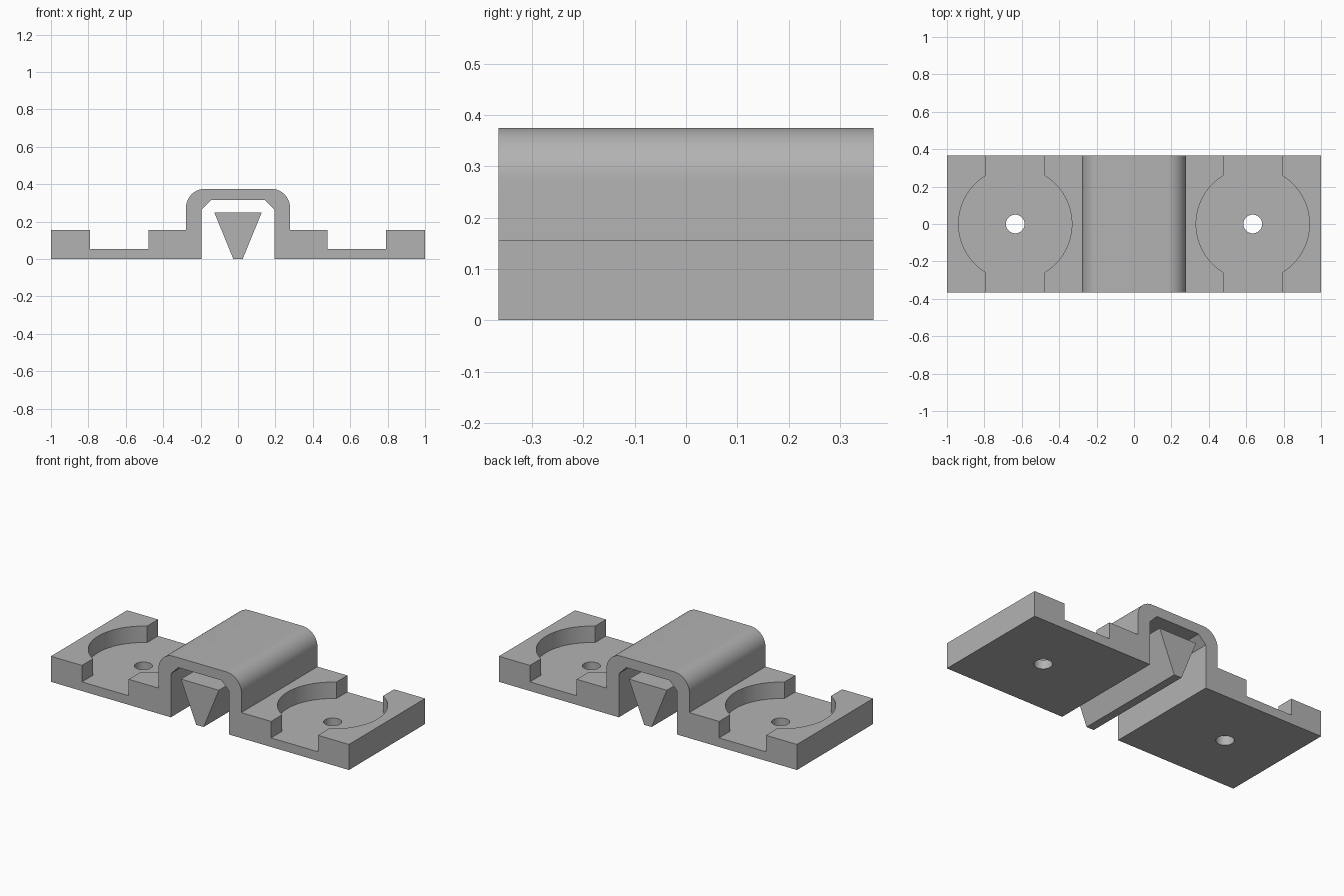
import bpy, bmesh, math
from mathutils import Vector

if "Cube" in bpy.data.objects:
    bpy.data.objects.remove(bpy.data.objects["Cube"], do_unlink=True)

DEPTH = 0.73
BASE_H = 0.155
FLOOR = 0.055

grey = bpy.data.materials.new("plain grey")
grey.use_nodes = True
colour = (0.45, 0.45, 0.45, 1)
grey.diffuse_color = colour
grey.node_tree.nodes["Principled BSDF"].inputs["Base Color"].default_value = colour


def prism(name, points, push):
    """Extrude a closed outline of 3D points along a vector."""
    bm = bmesh.new()
    face = bm.faces.new([bm.verts.new(p) for p in points])
    out = bmesh.ops.extrude_face_region(bm, geom=[face])
    moved = [v for v in out["geom"] if isinstance(v, bmesh.types.BMVert)]
    bmesh.ops.translate(bm, verts=moved, vec=Vector(push))
    bmesh.ops.recalc_face_normals(bm, faces=bm.faces)
    mesh = bpy.data.meshes.new(name)
    bm.to_mesh(mesh)
    bm.free()
    obj = bpy.data.objects.new(name, mesh)
    bpy.context.collection.objects.link(obj)
    mesh.materials.append(grey)
    return obj


def profile_prism(name, half):
    """Mirror a right-hand xz profile and extrude it through the depth."""
    outline = half + [(-x, z) for x, z in reversed(half)]
    return prism(name, [(x, -DEPTH / 2, z) for x, z in outline], (0, DEPTH, 0))


def arc(cx, cy, r, start, end, steps):
    return [(cx + r * math.cos(start + (end - start) * i / steps),
             cy + r * math.sin(start + (end - start) * i / steps))
            for i in range(steps + 1)]


# Base plates and rounded bridge as one continuous section
bridge = [(0.145, 0.315), (0.195, 0.265), (0.195, 0), (1, 0), (1, BASE_H), (0.278, BASE_H)]
bridge += arc(0.178, 0.275, 0.1, 0, math.pi / 2, 16)
half = list(reversed(bridge))
outline = [(-x, z) for x, z in bridge] + half
bracket = prism("bracket", [(x, -DEPTH / 2, z) for x, z in outline], (0, DEPTH, 0))

# Round pockets with open slots, and screw holes
cutters = []
radius, slot = 0.303, 0.157
a = math.acos(slot / radius)
for side, cx in (("right", -0.635), ("left", 0.635)):
    shape = arc(cx, 0, radius, -a, a, 24) + [(cx + slot, 0.5), (cx - slot, 0.5)]
    shape += arc(cx, 0, radius, math.pi - a, math.pi + a, 24)
    shape += [(cx - slot, -0.5), (cx + slot, -0.5)]
    cutters.append(prism(side + "_pocket_cutter", [(x, y, FLOOR) for x, y in shape], (0, 0, 0.2)))
    ring = arc(cx, 0, 0.05, 0, math.tau, 32)[:-1]
    cutters.append(prism(side + "_hole_cutter", [(x, y, -0.1) for x, y in ring], (0, 0, 0.3)))

for cutter in cutters:
    cutter.hide_render = True
    mod = bracket.modifiers.new(cutter.name, "BOOLEAN")
    mod.operation = "DIFFERENCE"
    mod.solver = "EXACT"
    mod.object = cutter

# Bake the cuts and discard the cutters
graph = bpy.context.evaluated_depsgraph_get()
baked = bpy.data.meshes.new_from_object(bracket.evaluated_get(graph))
bracket.modifiers.clear()
bracket.data = baked
for cutter in cutters:
    bpy.data.objects.remove(cutter, do_unlink=True)

# Tapered bar under the bridge
wedge = profile_prism("wedge_bar", [(0.025, 0), (0.127, 0.25)])

bpy.ops.object.select_all(action="DESELECT")
bracket.select_set(True)
bpy.context.view_layer.objects.active = bracket
bpy.ops.object.shade_smooth_by_angle(angle=math.radians(30))
